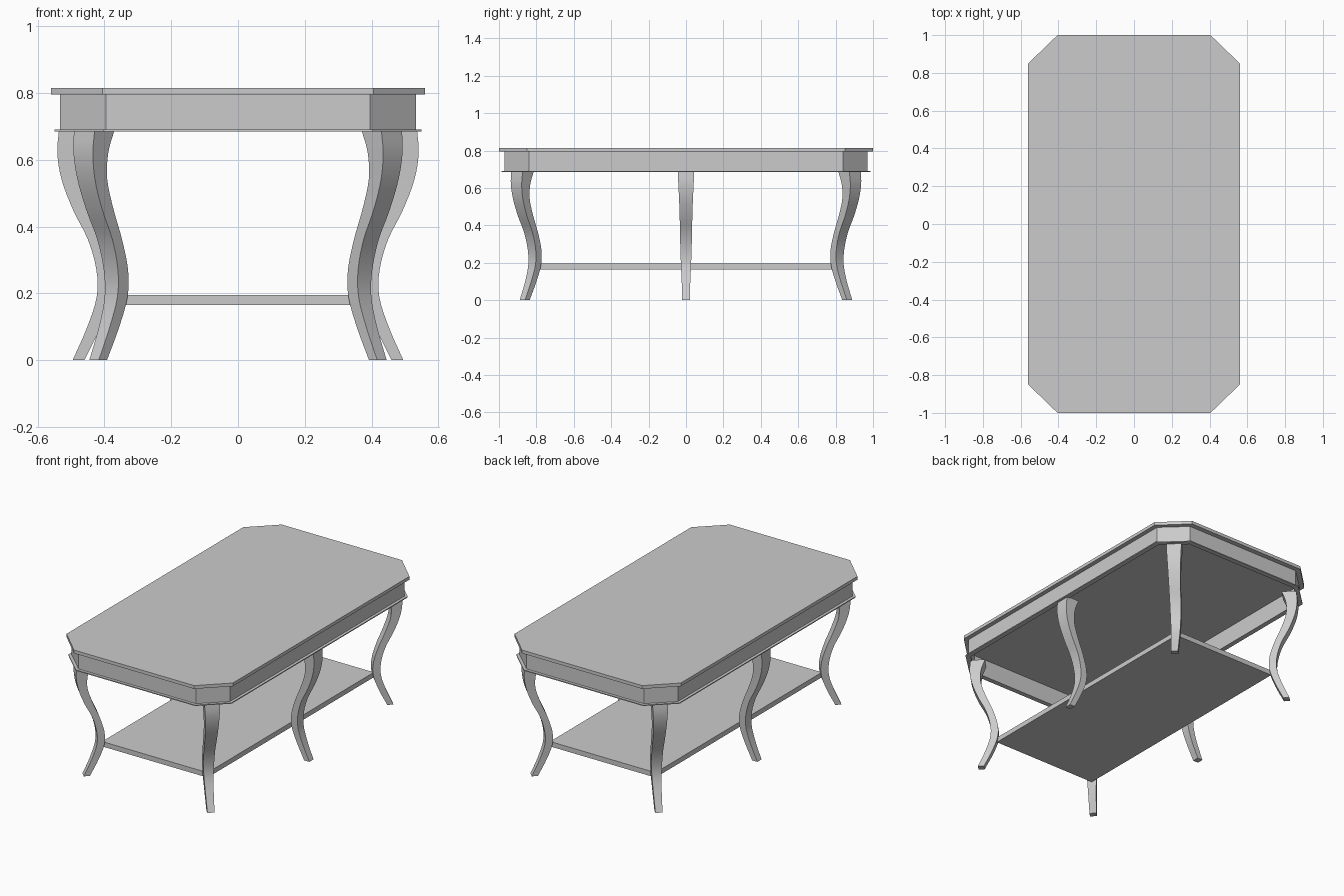
import bpy, bmesh, math
from mathutils import Vector

if "Cube" in bpy.data.objects:
    bpy.data.objects.remove(bpy.data.objects["Cube"], do_unlink=True)

GREY = (0.6, 0.6, 0.6, 1)
mat = bpy.data.materials.new("plain grey")
mat.use_nodes = True
mat.diffuse_color = GREY
mat.node_tree.nodes["Principled BSDF"].inputs["Base Color"].default_value = GREY


def finish(bm, name):
    bmesh.ops.recalc_face_normals(bm, faces=bm.faces)
    mesh = bpy.data.meshes.new(name)
    bm.to_mesh(mesh)
    bm.free()
    mesh.materials.append(mat)
    obj = bpy.data.objects.new(name, mesh)
    bpy.context.collection.objects.link(obj)
    return obj


def octagon(x, y, cx, cy):
    """Rectangle outline with its corners cut at cx and cy."""
    return [(cx, -y), (x, -cy), (x, cy), (cx, y),
            (-cx, y), (-x, cy), (-x, -cy), (-cx, -y)]


def loft(bm, rings, closed=False):
    """Bridge rings of points; cap the ends or join last to first."""
    rows = [[bm.verts.new(p) for p in ring] for ring in rings]
    n = len(rows[0])
    pairs = list(zip(rows, rows[1:]))
    if closed:
        pairs.append((rows[-1], rows[0]))
    else:
        bm.faces.new(rows[0])
        bm.faces.new(rows[-1])
    for a, b in pairs:
        for i in range(n):
            j = (i + 1) % n
            bm.faces.new((a[i], a[j], b[j], b[i]))


def slab(name, outline, z0, z1):
    bm = bmesh.new()
    loft(bm, [[(x, y, z) for x, y in outline] for z in (z0, z1)])
    return finish(bm, name)


def frame(name, outer, inner, z0, z1):
    bm = bmesh.new()
    loft(bm, [[(x, y, z) for x, y in o]
              for o, z in ((outer, z0), (outer, z1), (inner, z1), (inner, z0))], True)
    return finish(bm, name)


# Top, hollow apron and thin lip under the apron
slab("table_top", octagon(0.56, 1.0, 0.405, 0.85), 0.795, 0.815)
inner = octagon(0.52, 0.957, 0.39, 0.835)
frame("apron", octagon(0.533, 0.97, 0.395, 0.84), inner, 0.69, 0.795)
frame("apron_lip", octagon(0.55, 0.987, 0.402, 0.847), inner, 0.685, 0.691)

# Lower shelf
slab("shelf", [(-0.355, -0.8), (0.355, -0.8), (0.355, 0.8), (-0.355, 0.8)], 0.165, 0.195)

# Leg profile: height, outer reach, inner reach, half width
PROFILE = [Vector(p) for p in (
    (0.0, 0.495, 0.46, 0.02), (0.1, 0.451, 0.411, 0.023), (0.19, 0.423, 0.38, 0.027),
    (0.27, 0.424, 0.381, 0.03), (0.36, 0.449, 0.408, 0.032), (0.45, 0.494, 0.446, 0.034),
    (0.54, 0.528, 0.476, 0.037), (0.62, 0.541, 0.476, 0.041), (0.69, 0.536, 0.452, 0.044))]


def smooth_path(pts, steps=4):
    """Catmull-Rom samples through the points."""
    ext = [2 * pts[0] - pts[1]] + pts + [2 * pts[-1] - pts[-2]]
    out = []
    for a, b, c, d in zip(ext, ext[1:], ext[2:], ext[3:]):
        for s in range(steps):
            t = s / steps
            out.append(0.5 * (2 * b + (c - a) * t + (2 * a - 5 * b + 4 * c - d) * t * t
                              + (3 * b - a - 3 * c + d) * t ** 3))
    return out + [pts[-1]]


def leg(name, ox, oy, angle):
    c, s = math.cos(angle), math.sin(angle)
    rings = []
    for z, far, near, w in smooth_path(PROFILE):
        ring = [(far, -w), (far, w), (near, w), (near, -w)]
        rings.append([(ox + r * c - t * s, oy + r * s + t * c, z) for r, t in ring])
    bm = bmesh.new()
    loft(bm, rings)
    obj = finish(bm, name)
    bpy.ops.object.select_all(action='DESELECT')
    obj.select_set(True)
    bpy.context.view_layer.objects.active = obj
    bpy.ops.object.shade_smooth_by_angle(angle=math.radians(35))


# Two middle legs and four diagonal corner legs
for sx, side in ((1, "left"), (-1, "right")):
    leg("middle_leg_" + side, 0, 0, 0 if sx > 0 else math.pi)
    for sy, end in ((-1, "front"), (1, "back")):
        leg(f"{end}_leg_{side}", sx * 0.081, sy * 0.525, math.atan2(sy, sx))
